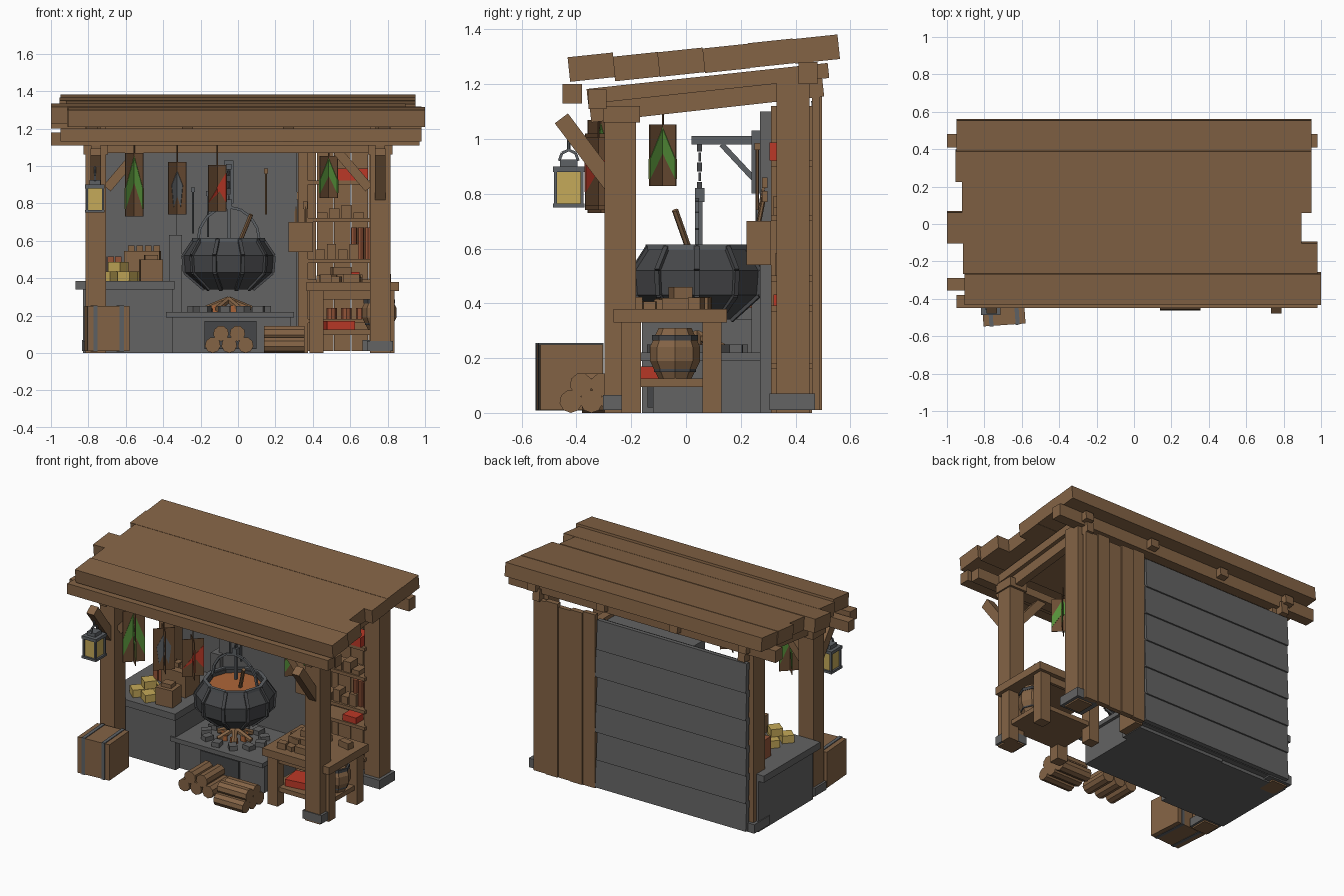
import bpy, bmesh, math, random
from mathutils import Matrix, Vector

random.seed(4)
if "Cube" in bpy.data.objects:
    bpy.data.objects.remove(bpy.data.objects["Cube"])


def material(name, *rgb):
    m = bpy.data.materials.new(name)
    m.use_nodes = True
    m.diffuse_color = (*rgb, 1)
    m.node_tree.nodes["Principled BSDF"].inputs["Base Color"].default_value = (*rgb, 1)
    return m


wood = material("wood", .23, .126, .06)
dark_wood = material("dark_wood", .15, .075, .034)
stone = material("stone", .125, .125, .125)
iron = material("iron", .06, .062, .066)
steel = material("steel", .11, .12, .13)
gold = material("gold", .56, .4, .1)
green = material("green", .09, .27, .04)
red = material("red", .5, .04, .02)
soup = material("soup", .42, .13, .04)
clay = material("clay", .3, .09, .04)


def finish(name, bm, mat):
    bmesh.ops.recalc_face_normals(bm, faces=bm.faces)
    me = bpy.data.meshes.new(name)
    bm.to_mesh(me)
    bm.free()
    me.materials.append(mat)
    ob = bpy.data.objects.new(name, me)
    bpy.context.collection.objects.link(ob)
    return ob


def box(name, xs, ys, zs, mat, tilt=0, turn=0):
    """Box from three spans, tilted about x and turned about z."""
    bm = bmesh.new()
    size = [s[1] - s[0] for s in (xs, ys, zs)]
    bmesh.ops.create_cube(bm, size=1, matrix=Matrix.Diagonal((*size, 1)))
    ob = finish(name, bm, mat)
    ob.location = [sum(s) / 2 for s in (xs, ys, zs)]
    ob.rotation_euler = (math.radians(tilt), 0, math.radians(turn))
    return ob


def block(name, at, size, mat, turn=0):
    """Box standing on a point."""
    x, y, z = at
    w, d, h = size
    return box(name, (x - w/2, x + w/2), (y - d/2, y + d/2), (z, z + h), mat, 0, turn)


def frame(a, b):
    a, b = Vector(a), Vector(b)
    z = (b - a).normalized()
    x = z.cross(Vector((0, 0, 1)))
    x = x.normalized() if x.length > .01 else Vector((1, 0, 0))
    rot = Matrix((x, z.cross(x), z)).transposed().to_4x4()
    return Matrix.Translation((a + b) / 2) @ rot, (b - a).length


def beam(name, a, b, w, h, mat=wood):
    mtx, n = frame(a, b)
    bm = bmesh.new()
    bmesh.ops.create_cube(bm, size=1, matrix=mtx @ Matrix.Diagonal((w, h, n, 1)))
    return finish(name, bm, mat)


def rod(name, a, b, r, mat, sides=8, r2=None):
    mtx, n = frame(a, b)
    bm = bmesh.new()
    bmesh.ops.create_cone(bm, cap_ends=True, segments=sides, radius1=r,
                          radius2=r if r2 is None else r2, depth=n, matrix=mtx)
    return finish(name, bm, mat)


def lathe(name, profile, at, sides, mat):
    bm = bmesh.new()
    rings = []
    for r, z in profile:
        rings.append([bm.verts.new((at[0] + r * math.cos(math.tau * i / sides),
                                    at[1] + r * math.sin(math.tau * i / sides), z))
                      for i in range(sides)])
    for lo, hi in zip(rings, rings[1:]):
        for i in range(sides):
            j = (i + 1) % sides
            bm.faces.new((lo[i], lo[j], hi[j], hi[i]))
    bm.faces.new(rings[0])
    bm.faces.new(rings[-1])
    return finish(name, bm, mat)


def plate(name, outline, at, turn, thick, mat):
    """Flat upright shape given in x and z."""
    bm = bmesh.new()
    face = bm.faces.new([bm.verts.new((x, -thick / 2, z)) for x, z in outline])
    new = bmesh.ops.extrude_face_region(bm, geom=[face])["geom"]
    bmesh.ops.translate(bm, vec=(0, thick, 0), verts=[v for v in new if isinstance(v, bmesh.types.BMVert)])
    ob = finish(name, bm, mat)
    ob.location = at
    ob.rotation_euler.z = math.radians(turn)
    return ob


# Roof planks
planks = [(-.905, 1, 1.262), (-.915, .98, 1.264), (-1, .895, 1.28),
          (-.92, .95, 1.294), (-.955, .95, 1.313), (-.95, .95, 1.328)]
for i, (x0, x1, z) in enumerate(planks):
    y = -.345 + i * .164
    box("roof_plank", (x0, x1), (y - .083, y + .083), (z - .045, z + .045), wood, 6)

# Roof frame
box("eave_beam", (-.95, .98), (-.45, -.38), (1.13, 1.2), wood)
box("front_beam", (-1, .97), (-.355, -.29), (1.11, 1.18), wood)
box("back_beam", (-1, .98), (.41, .48), (1.2, 1.28), wood)
box("front_tie", (-.82, .82), (-.28, -.2), (1.07, 1.12), wood)
for x in (-.78, -.27, .27, .78):
    beam("rafter", (x, -.36, 1.155), (x, .52, 1.25), .06, .055)
for s in (-1, 1):
    beam("side_rafter", (s * .76, -.35, 1.1), (s * .76, .5, 1.195), .05, .08)

# Posts with footings and braces
for s in (-1, 1):
    x = s * .76
    block("front_post", (x, -.24, 0), (.11, .115, 1.11), wood)
    block("front_post_cap", (x, -.235, 1.06), (.13, .135, .06), wood)
    block("front_footing", (x, -.24, .01), (.14, .125, .055), stone)
    block("back_post", (x, .39, 0), (.11, .12, 1.22), wood)
    block("back_footing", (x - s * .01, .388, .01), (.17, .165, .06), stone)
    beam("outer_brace", (x, -.27, .83), (x, -.455, 1.075), .055, .06)
    beam("inner_brace", (s * .7, -.24, .88), (s * .53, -.24, 1.08), .05, .05)

# Back wall: lapped grey boards and upright wooden boards
box("inner_wall", (-.72, .32), (.42, .46), (.02, 1.12), stone)
for i in range(6):
    z = .02 + i * .185
    box("wall_board", (-.79, .325 - .008 * (i % 2)), (.462, .492), (z, z + .195), stone, 3)
for i in range(5):
    x = .33 + i * .092
    box("upright_board", (x, x + .088), (.46, .49 + .006 * (i % 2)), (.01, 1.17 - .01 * (i % 3)), wood)

# Chimney breast, hearth and counter
box("chimney", (-.33, .315), (.27, .43), (0, 1.1), stone)
box("chimney_side", (-.37, -.3), (.24, .42), (0, .63), stone)
box("hearth", (-.36, .28), (-.12, .3), (0, .19), stone)
box("hearth_slab", (-.385, .3), (-.17, .3), (.19, .22), stone)
box("hearth_front_stone", (-.18, .1), (-.14, -.11), (.02, .17), iron)
box("counter", (-.83, -.35), (-.16, .42), (0, .34), stone)
box("counter_slab", (-.87, -.34), (-.18, .42), (.34, .385), stone)

# Fire
cx, cy = -.05, .04
for i in range(11):
    a = math.tau * i / 11
    block("fire_stone", (cx + .19 * math.cos(a), cy + .15 * math.sin(a), .22),
          (.06, .05, .03), stone, math.degrees(a) + 20)
for i in range(6):
    a = math.tau * i / 6
    dx, dy = math.cos(a), math.sin(a)
    rod("fire_log", (cx + .12 * dx, cy + .11 * dy, .235), (cx, cy, .285), .018, wood, 6)
    block("ember", (cx + .07 * dx, cy + .07 * dy, .22), (.035, .035, .035), soup, 30 * i)

# Cauldron with ribs, hoops and contents
sides = 10
shape = [(.13, .34), (.235, .43), (.242, .52), (.185, .605), (.165, .605), (.165, .575)]
lathe("cauldron", shape, (cx, cy), sides, iron)
lathe("stew", [(.16, .57), (.16, .585)], (cx, cy), sides, soup)
for i in range(sides):
    a, b = math.tau * i / sides, math.tau * (i + 1) / sides
    for (r, z), (q, h) in zip(shape[:3], shape[1:4]):
        beam("cauldron_rib", (cx + r * math.cos(a), cy + r * math.sin(a), z),
             (cx + q * math.cos(a), cy + q * math.sin(a), h), .02, .02, iron)
    r, z = shape[3]
    beam("cauldron_rim", (cx + r * math.cos(a), cy + r * math.sin(a), z),
         (cx + r * math.cos(b), cy + r * math.sin(b), z), .022, .02, steel)
arc = [(cx + .165 * math.cos(math.pi * i / 8), cy, .6 + .18 * math.sin(math.pi * i / 8)) for i in range(9)]
for a, b in zip(arc, arc[1:]):
    beam("cauldron_handle", a, b, .014, .014, steel)
rod("stirring_spoon", (.0, .02, .57), (.07, -.04, .74), .012, wood, 6)

# Crane arm and chain
box("crane_arm", (cx - .015, cx + .015), (.02, .3), (.98, 1.01), steel)
beam("crane_brace", (cx, .13, .98), (cx, .27, .83), .02, .02, steel)
box("crane_plate", (cx - .025, cx + .025), (.24, .275), (.8, 1.03), steel)
for i in range(5):
    block("chain_link", (cx, .05, .81 + i * .036), (.018 if i % 2 else .008, .008 if i % 2 else .018, .032), iron)
block("pot_hook", (cx, .05, .77), (.035, .035, .05), steel)
block("hook_bar", (cx, .05, .61), (.018, .02, .17), steel)

# Tools hung on the chimney
for x, z, mat in ((-.24, .64, steel), (-.16, .62, steel), (.15, .74, wood)):
    rod("tool_handle", (x, .26, z), (x, .26, z + .23), .006, mat, 6)
    block("tool_head", (x, .26, z + .22), (.022, .02, .025), mat)

# Hanging bundles made of crossed cards
w = .068
leaf = [(-w, -.13), (-w, -.02), (0, .16), (w, -.02), (w, -.13), (0, .02)]
strand = [(-.03, -.12), (-.045, .02), (0, .12), (.045, .02), (.03, -.12), (0, -.04)]
pennant = [(-w, -.1), (w, .11), (w, -.1), (.02, -.02)]
for x, y, z, h, art, mat in ((-.555, -.31, .9, .17, leaf, green), (-.325, -.32, .88, .14, strand, steel),
                             (-.11, -.32, .88, .125, pennant, red), (.485, -.085, .94, .112, leaf, green)):
    for turn in (45, -45):
        plate("bundle_card", [(-w, -h), (w, -h), (w, h), (-w, h)], (x, y, z), turn, .004, dark_wood)
        plate("bundle_leaf", [(u, v * h / .17) for u, v in art], (x, y, z), turn, .009, mat)
    rod("bundle_string", (x, y, z + h), (x, y, 1.13), .004, dark_wood, 5)

# Lantern
lx, ly = -.765, -.428
block("lantern_base", (lx, ly, .75), (.105, .115, .015), steel)
block("lantern_glass", (lx, ly, .765), (.08, .09, .115), gold)
block("lantern_roof", (lx, ly, .88), (.105, .115, .02), steel)
block("lantern_top", (lx, ly, .9), (.06, .065, .025), steel)
for dx in (-.043, .043):
    for dy in (-.048, .048):
        block("lantern_bar", (lx + dx, ly + dy, .765), (.012, .012, .115), steel)
hoop = [(lx, ly + .035 * math.cos(math.pi * i / 4), .92 + .04 * math.sin(math.pi * i / 4)) for i in range(5)]
for a, b in zip(hoop, hoop[1:]):
    beam("lantern_hoop", a, b, .01, .01, steel)
rod("lantern_hook", (lx, ly, .955), (lx, ly, 1.03), .006, steel, 6)

# Crate with metal bands
block("crate", (-.7, -.425, .01), (.225, .23, .24), wood, 4)
for dx in (-.07, .07):
    block("crate_band", (-.7 + dx, -.425 + dx * .07, .008), (.022, .238, .247), steel, 4)

# Counter goods
for x, y, z in ((-.69, -.08, .385), (-.59, -.1, .385), (-.66, .03, .385), (-.56, .03, .385), (-.64, -.03, .435)):
    block("cheese_block", (x, y, z), (.08, .075, .05), gold, 60 * x)
block("small_box", (-.465, -.07, .385), (.12, .11, .115), wood, 5)
block("small_box_lid", (-.465, -.07, .5), (.07, .06, .025), wood, 5)
block("large_box", (-.51, .12, .385), (.19, .14, .16), wood, -4)
for i in range(4):
    block("jar", (-.57 + i * .045, .12, .545), (.035, .05, .03), wood)
for i in range(3):
    block("book", (-.72 + i * .04, .2, .385), (.034, .09, .13), clay)

# Firewood stacks
for row, count in ((0, 3), (1, 2)):
    for i in range(count):
        o, z = i * .088 + row * .044, .042 + row * .062
        rod("log_ahead", (-.135 + o, -.38, z), (-.135 + o, -.19, z), .042, wood, 9)
        rod("log_across", (.14, -.42 + o * .85, z), (.355, -.42 + o * .85, z), .042, wood, 9)

# Work table with shelf
box("table_top", (.365, .86), (-.265, .15), (.33, .38), wood)
for x in (.42, .8):
    for y in (-.2, .095):
        block("table_leg", (x, y, 0), (.075, .07, .33), wood)
box("table_shelf", (.4, .82), (-.22, .12), (.095, .125), wood)
for y in (-.21, .11):
    box("table_apron", (.42, .8), (y - .01, y + .01), (.285, .33), wood)
lathe("keg", [(.06, .125), (.092, .19), (.092, .24), (.06, .31)], (.755, -.04), 8, wood)
for z, r in ((.15, .077), (.265, .084)):
    lathe("keg_band", [(r, z), (r, z + .02)], (.755, -.04), 8, iron)
block("red_cloth", (.54, -.1, .125), (.15, .15, .045), red, 8)
for i in range(14):
    at = (.43 + .37 * random.random(), -.21 + .3 * random.random(), .38)
    block("table_block", at, (.05 + .04 * random.random(), .045, .025 + .02 * random.random()), wood, random.uniform(-20, 20))
block("cutting_board", (.55, -.02, .38), (.22, .15, .04), wood, 4)
block("bread", (.55, -.02, .42), (.1, .07, .04), wood, 12)

# Back shelves and goods
box("shelf_side", (.32, .375), (.31, .46), (0, 1.12), wood)
for z in (.16, .37, .48, .7, .9):
    box("shelf_board", (.37, .72), (.31, .46), (z, z + .022), wood)
for i in range(3):
    rod("bottle", (.62 + i * .037, .36, .5), (.62 + i * .037, .36, .67), .017, clay)
    rod("low_jar", (.5 + i * .08, .37, .18), (.5 + i * .08, .37, .24), .028, clay)
for i in range(4):
    block("shelf_box", (.44 + i * .06, .36, .502), (.05, .07, .05 + .03 * (i % 2)), wood)
    block("shelf_bowl", (.45 + i * .065, .36, .722), (.055, .08, .03 + .02 * (i % 3)), wood)
block("red_bundle", (.61, .36, .922), (.17, .11, .065), red)
block("red_tray", (.6, .36, .392), (.1, .08, .04), red)
box("wall_box", (.27, .4), (.22, .31), (.54, .7), wood)
for dx in (0, .05):
    rod("ladle_handle", (.31 + dx, .265, .69), (.31 + dx, .285, .84 - dx), .008, wood, 6)
    block("ladle_head", (.31 + dx, .287, .82 - dx), (.025, .02, .04), wood)
